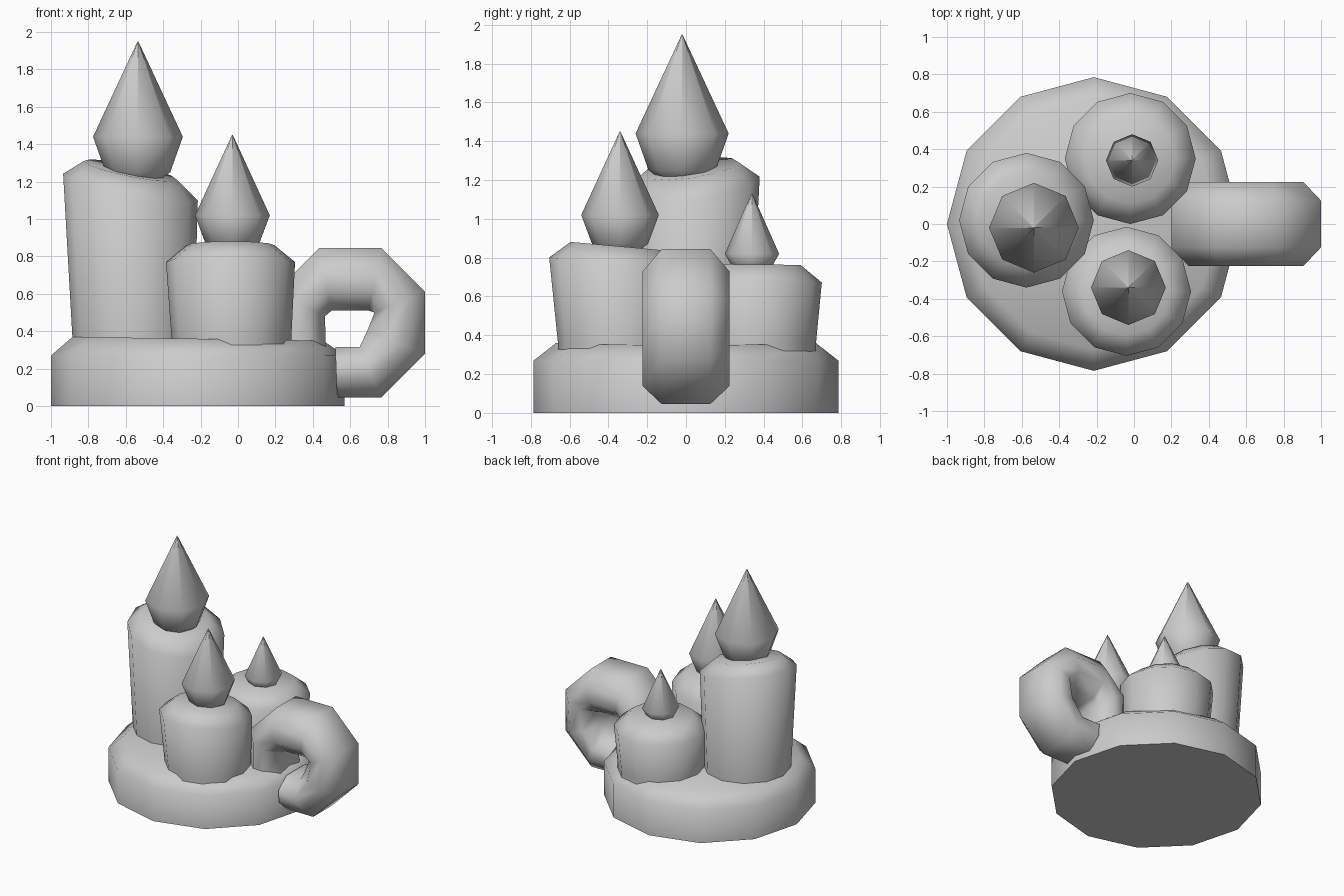
import bpy, bmesh, math

if "Cube" in bpy.data.objects:
    bpy.data.objects.remove(bpy.data.objects["Cube"])


def loft(name, rings):
    """Skin a list of equal-length vertex rings and cap both ends."""
    bm = bmesh.new()
    loops = [[bm.verts.new(p) for p in ring] for ring in rings]
    n = len(loops[0])
    for a, b in zip(loops, loops[1:]):
        for i in range(n):
            j = (i + 1) % n
            bm.faces.new((a[i], a[j], b[j], b[i]))
    bm.faces.new(loops[0][::-1])
    bm.faces.new(loops[-1])
    bmesh.ops.remove_doubles(bm, verts=bm.verts, dist=1e-4)
    bmesh.ops.recalc_face_normals(bm, faces=bm.faces)
    mesh = bpy.data.meshes.new(name)
    bm.to_mesh(mesh)
    bm.free()
    obj = bpy.data.objects.new(name, mesh)
    bpy.context.collection.objects.link(obj)
    return obj


def ring(cx, cy, r, z, n, sx=0, sy=0):
    """Circle of n points, its height sloping by sx and sy."""
    pts = []
    for i in range(n):
        a = 2 * math.pi * i / n
        x, y = r * math.cos(a), r * math.sin(a)
        pts.append((cx + x, cy + y, z + sx * x + sy * y))
    return pts


def candle(name, bottom, top, r0, r1, z, sx, sy):
    """Leaning wax column with a bevelled, sloping top."""
    loft(name, [ring(*bottom, r0, 0.22, 12),
                ring(*bottom, r0, 0.36, 12),
                ring(*top, r1, z - 0.09, 12, sx, sy),
                ring(*top, r1 - 0.11, z, 12, sx, sy)])


def flame(name, cx, cy, r, z_low, z_wide, z_tip):
    """Eight-sided teardrop."""
    loft(name, [ring(cx, cy, r * 0.3, z_low - r * 0.3, 8),
                ring(cx, cy, r * 0.72, z_low, 8),
                ring(cx, cy, r, z_wide, 8),
                ring(cx, cy, 0.002, z_tip, 8)])


# Round dish
loft("dish", [ring(-0.215, 0, 0.785, 0, 12),
              ring(-0.215, 0, 0.785, 0.27, 12),
              ring(-0.215, 0, 0.67, 0.36, 12, -0.015)])

# Candles
candle("tall_candle", (-0.56, 0.01), (-0.575, 0.02), 0.325, 0.36, 1.26, -0.2, 0.13)
candle("front_candle", (-0.035, -0.34), (-0.04, -0.36), 0.32, 0.345, 0.86, 0, -0.09)
candle("back_candle", (-0.02, 0.345), (-0.02, 0.35), 0.325, 0.35, 0.765, 0, -0.01)

# Flames
flame("tall_flame", -0.535, -0.02, 0.24, 1.25, 1.44, 1.95)
flame("front_flame", -0.03, -0.34, 0.2, 0.87, 1.02, 1.45)
flame("back_flame", -0.01, 0.34, 0.14, 0.75, 0.82, 1.13)

# Chunky handle: inner and outer point (x, z) of each section
sections = [((0.47, 0.30), (0.20, 0.25)), ((0.465, 0.48), (0.20, 0.61)),
            ((0.50, 0.51), (0.434, 0.845)), ((0.70, 0.51), (0.766, 0.845)),
            ((0.73, 0.50), (1.0, 0.61)), ((0.69, 0.40), (1.0, 0.28)),
            ((0.65, 0.315), (0.766, 0.045)), ((0.52, 0.315), (0.53, 0.045))]
# Cross-section: (half-width y, fraction from inner to outer)
profile = [(-0.12, 0), (0.12, 0), (0.225, 0.3), (0.225, 0.65),
           (0.125, 1), (-0.125, 1), (-0.225, 0.65), (-0.225, 0.3)]
loft("handle", [[(a[0] + (b[0] - a[0]) * t, y, a[1] + (b[1] - a[1]) * t)
                 for y, t in profile] for a, b in sections])

# Soft shading with crisp edges
for obj in bpy.data.objects:
    obj.select_set(True)
bpy.context.view_layer.objects.active = bpy.data.objects["dish"]
bpy.ops.object.shade_smooth_by_angle(angle=math.radians(65))
